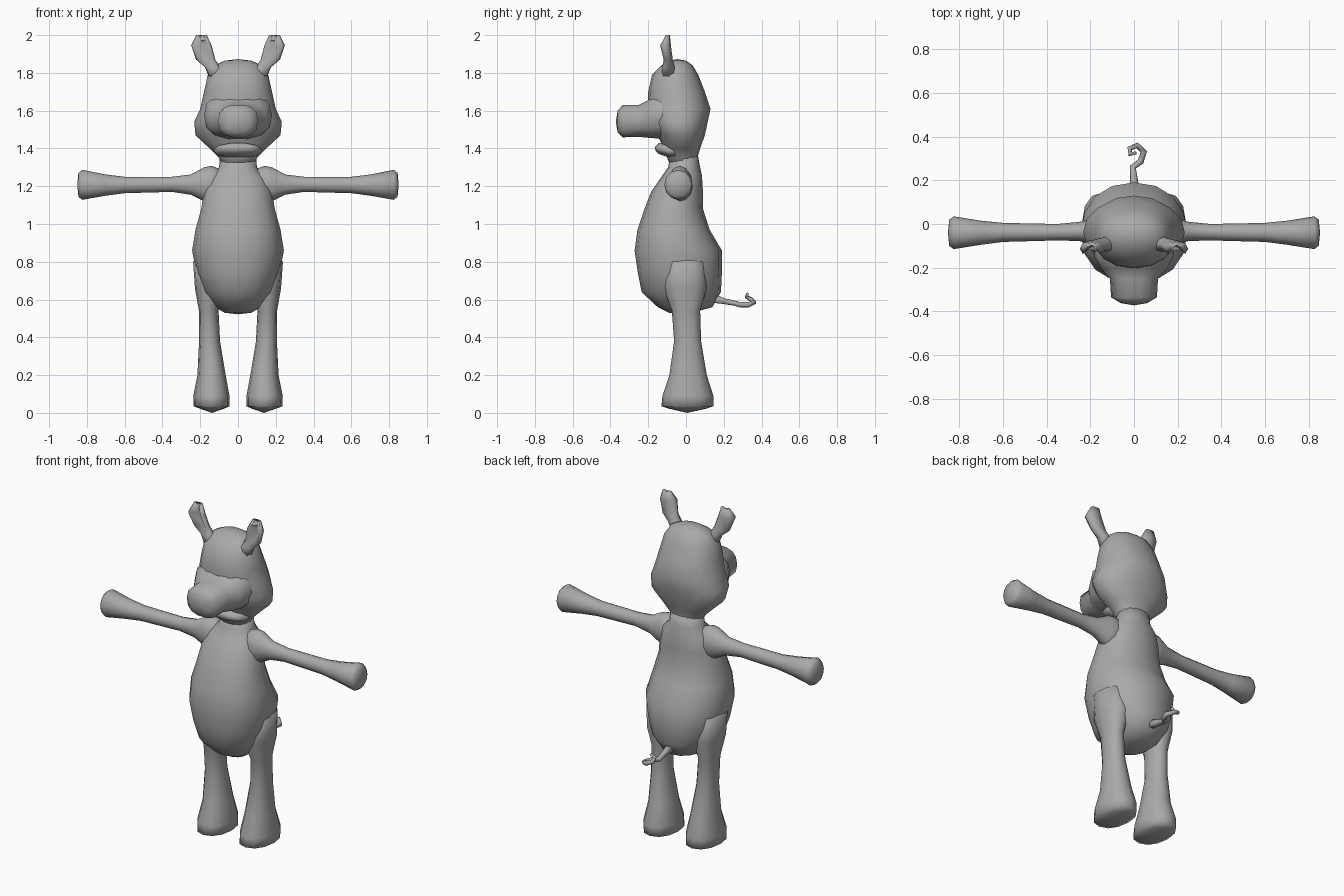
import bpy, bmesh, math
from mathutils import Vector

GREY = bpy.data.materials.new("plain grey")
GREY.diffuse_color = (0.4, 0.4, 0.4, 1)


def finish(name, bm):
    bmesh.ops.recalc_face_normals(bm, faces=bm.faces)
    me = bpy.data.meshes.new(name)
    bm.to_mesh(me)
    bm.free()
    me.materials.append(GREY)
    me.polygons.foreach_set("use_smooth", [True] * len(me.polygons))
    ob = bpy.data.objects.new(name, me)
    bpy.context.collection.objects.link(ob)
    return ob


def loft(name, axis, rings, sides=14, power=1.0, bulge=(0, 0), mirror=1, dish=None):
    """Skin rounded rings (t, a0, a1, b0, b1) placed along an axis; ends close to a pole."""
    place = {"x": lambda t, a, b: (t, a, b),
             "y": lambda t, a, b: (a, t, b),
             "z": lambda t, a, b: (a, b, t)}[axis]
    bm = bmesh.new()
    loops, mids = [], []
    for t, a0, a1, b0, b1 in rings:
        loop = []
        for i in range(sides):
            ang = 2 * math.pi * i / sides
            c, s = math.cos(ang), math.sin(ang)
            a = (a0 + a1) / 2 + (a1 - a0) / 2 * math.copysign(abs(c) ** power, c)
            b = (b0 + b1) / 2 + (b1 - b0) / 2 * math.copysign(abs(s) ** power, s)
            if dish and t > dish and s < -0.9:
                b = b1 - 0.012
            p = Vector(place(t, a, b))
            p.x *= mirror
            loop.append(bm.verts.new(p))
        loops.append(loop)
        p = Vector(place(t, (a0 + a1) / 2, (b0 + b1) / 2))
        p.x *= mirror
        mids.append(p)
    step = Vector(place(1, 0, 0))
    step.x *= mirror
    poles = [bm.verts.new(mids[0] + step * bulge[0]), bm.verts.new(mids[-1] + step * bulge[1])]
    for i in range(sides):
        j = (i + 1) % sides
        for lo, hi in zip(loops, loops[1:]):
            bm.faces.new((lo[i], lo[j], hi[j], hi[i]))
        bm.faces.new((poles[0], loops[0][j], loops[0][i]))
        bm.faces.new((poles[1], loops[-1][i], loops[-1][j]))
    return finish(name, bm)


def sym(rows):
    return [(t, -w, w, b0, b1) for t, w, b0, b1 in rows]


# Pear-shaped torso running up into the neck
loft("torso", "z", sym([
    (0.53, 0.07, -0.09, 0.03), (0.56, 0.12, -0.15, 0.14), (0.64, 0.185, -0.235, 0.185),
    (0.74, 0.22, -0.255, 0.19), (0.86, 0.243, -0.272, 0.19), (0.97, 0.225, -0.257, 0.125),
    (1.08, 0.195, -0.22, 0.09), (1.17, 0.18, -0.185, 0.09), (1.25, 0.15, -0.13, 0.085),
    (1.30, 0.10, -0.095, 0.075), (1.38, 0.095, -0.08, 0.06)]), 16, 0.92, (-0.008, 0))

# Head, widest at the cheeks
loft("head", "z", sym([
    (1.30, 0.085, -0.08, 0.06), (1.35, 0.10, -0.10, 0.06), (1.40, 0.15, -0.12, 0.075),
    (1.47, 0.225, -0.15, 0.10), (1.54, 0.232, -0.19, 0.115), (1.61, 0.20, -0.205, 0.13),
    (1.70, 0.18, -0.20, 0.10), (1.79, 0.16, -0.18, 0.065), (1.84, 0.125, -0.13, 0.035),
    (1.865, 0.07, -0.09, 0.0)]), 16, 0.92, (0, 0.008))

# Blunt snout and lower lip
loft("snout", "y", sym([
    (-0.362, 0.06, 1.485, 1.60), (-0.335, 0.105, 1.457, 1.632), (-0.25, 0.11, 1.46, 1.632),
    (-0.205, 0.15, 1.455, 1.655), (-0.15, 0.18, 1.45, 1.70), (-0.05, 0.18, 1.44, 1.70)]),
    14, 0.8, (-0.01, 0))
loft("lower_lip", "y", sym([
    (-0.16, 0.06, 1.385, 1.415), (-0.145, 0.105, 1.37, 1.43), (-0.09, 0.13, 1.35, 1.43),
    (-0.03, 0.12, 1.34, 1.43)]), 10, 0.9, (-0.005, 0))

for side, m in (("left", 1), ("right", -1)):
    # Ears with a hollow front
    loft(side + "_ear", "z", [
        (1.77, 0.06, 0.15, -0.13, -0.05), (1.83, 0.095, 0.175, -0.125, -0.06),
        (1.87, 0.12, 0.222, -0.125, -0.07), (1.945, 0.14, 0.248, -0.145, -0.08),
        (2.0, 0.165, 0.222, -0.11, -0.085)], 8, 0.85, (0, -0.005), m, 1.86)
    # Arms with a rounded shoulder and a swollen hand
    loft(side + "_arm", "x", [
        (0.08, -0.08, 0.03, 1.16, 1.285), (0.14, -0.10, 0.035, 1.10, 1.308),
        (0.18, -0.095, 0.03, 1.12, 1.30), (0.25, -0.078, 0.01, 1.155, 1.262),
        (0.35, -0.075, 0.0, 1.17, 1.25), (0.60, -0.082, 0.005, 1.163, 1.25),
        (0.70, -0.095, 0.015, 1.15, 1.262), (0.825, -0.115, 0.035, 1.128, 1.287),
        (0.845, -0.10, 0.02, 1.145, 1.27)], 12, 1.0, (0, 0.006), m)
    # Legs widening into stubby feet
    loft(side + "_leg", "z", [
        (0.022, 0.075, 0.20, -0.09, 0.105), (0.035, 0.045, 0.235, -0.13, 0.145),
        (0.09, 0.045, 0.237, -0.125, 0.145), (0.20, 0.065, 0.215, -0.088, 0.11),
        (0.38, 0.095, 0.206, -0.063, 0.08), (0.54, 0.103, 0.207, -0.075, 0.075),
        (0.66, 0.08, 0.228, -0.12, 0.11), (0.80, 0.08, 0.238, -0.12, 0.10)],
        12, 0.92, (-0.022, 0.05), m)

# Curly tail: a round tube swept along a path
path = [(0, 0.13, 0.61, 2.0), (0, 0.20, 0.592, 1.2), (-0.005, 0.26, 0.58, 1.0),
        (0.03, 0.285, 0.572, 1.0), (0.045, 0.33, 0.572, 1.0), (0.015, 0.36, 0.585, 0.9),
        (-0.02, 0.345, 0.60, 0.8), (-0.018, 0.32, 0.615, 0.7), (0.008, 0.325, 0.63, 0.5)]
curve = bpy.data.curves.new("tail_path", "CURVE")
curve.dimensions = "3D"
curve.bevel_depth = 0.015
curve.bevel_resolution = 1
curve.use_fill_caps = True
line = curve.splines.new("POLY")
line.points.add(len(path) - 1)
for pt, (x, y, z, r) in zip(line.points, path):
    pt.co = (x, y, z, 1)
    pt.radius = r
helper = bpy.data.objects.new("tail_path", curve)
bpy.context.collection.objects.link(helper)
bpy.context.view_layer.update()
bm = bmesh.new()
bm.from_mesh(helper.to_mesh())
bpy.data.objects.remove(helper)
bmesh.ops.remove_doubles(bm, verts=bm.verts, dist=0.0005)
finish("tail", bm)
